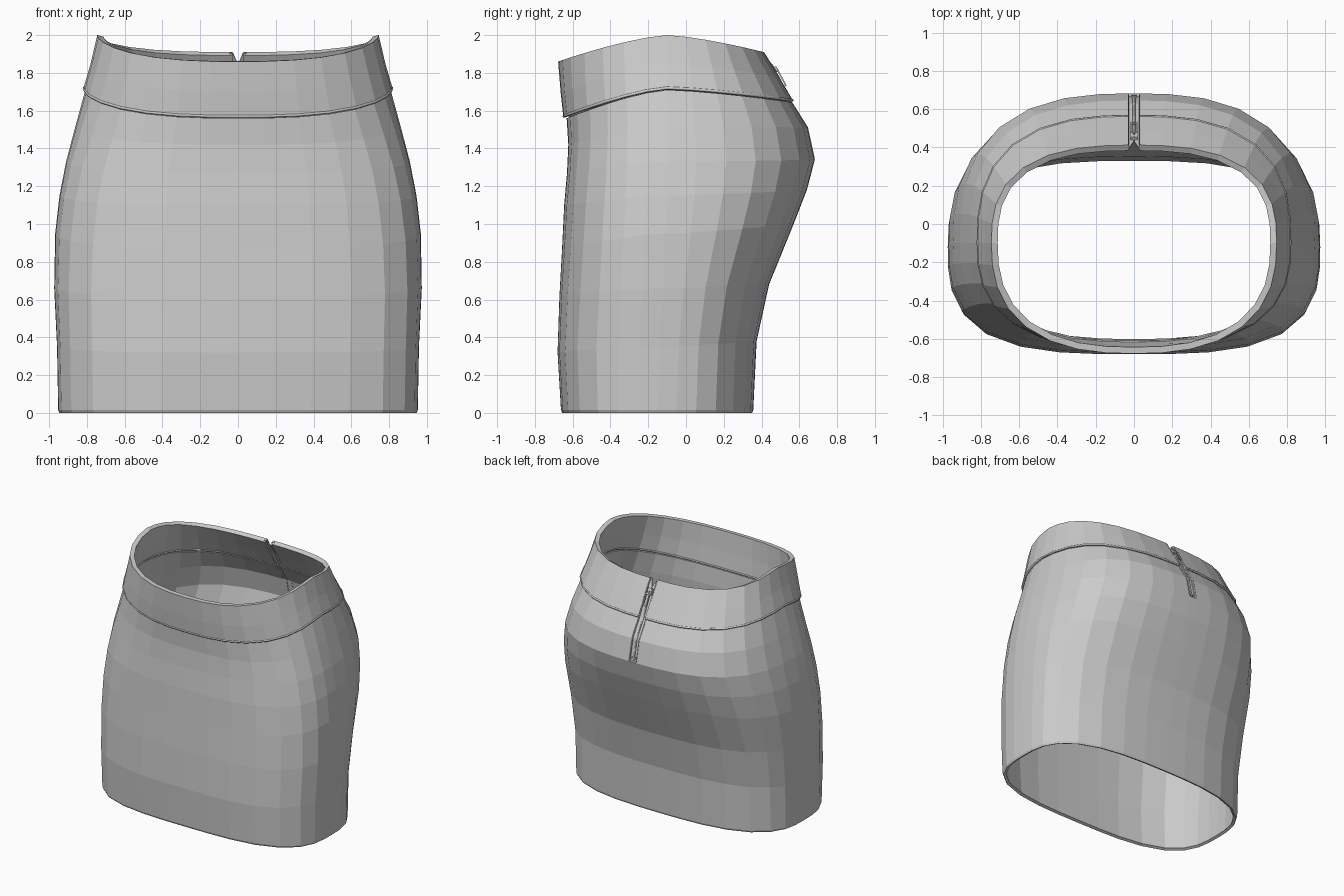
import bpy, bmesh
from math import sin, cos, radians, copysign, atan2
from mathutils import Matrix

if "Cube" in bpy.data.objects:
    bpy.data.objects.remove(bpy.data.objects["Cube"])

SEG = 32
# ring: z front, z side, z back, y front, y back, half width, y centre, front/back squareness
SKIRT = [
    (0.00, 0.00, 0.00, -.655, .350, .945, -.15, 3.2, 2.9),
    (0.015, 0.015, 0.015, -.662, .356, .952, -.15, 3.2, 2.9),
    (0.32, 0.35, 0.38, -.680, .374, .958, -.14, 3.2, 2.8),
    (0.62, 0.66, 0.68, -.670, .440, .973, -.12, 3.1, 2.7),
    (0.87, 0.95, 1.00, -.656, .570, .968, -.11, 3.0, 2.7),
    (1.10, 1.15, 1.18, -.645, .640, .945, -.10, 2.9, 2.7),
    (1.27, 1.33, 1.34, -.630, .682, .910, -.10, 2.8, 2.7),
    (1.42, 1.52, 1.51, -.623, .645, .860, -.10, 2.7, 2.7),
    (1.56, 1.71, 1.645, -.632, .560, .808, -.10, 2.6, 2.7),
]
BAND = [
    (1.57, 1.72, 1.655, -.650, .566, .818, -.10, 2.6, 2.7),
    (1.70, 1.85, 1.78, -.664, .492, .780, -.10, 2.6, 2.7),
    (1.86, 2.00, 1.91, -.677, .412, .745, -.10, 2.5, 2.7),
]
HALF_SLIT = 0.03


def ring_points(r, grow=0.0):
    zf, zs, zb, yf, yb, a, yc, nf, nb = r
    pts = []
    for k in range(SEG + 1):
        t = radians(360 * k / SEG)
        if k in (0, SEG):                      # narrow column at the zip
            t = atan2(HALF_SLIT / a, 1) * (1 if k == 0 else -1)
        s, c = sin(t), cos(t)
        n = nb if c > 0 else nf
        q = (abs(s) ** n + abs(c) ** n) ** (-1 / n)
        u, v = s * q, c * q
        b = (yb - yc) if c > 0 else (yc - yf)
        z = zs + ((zb if c > 0 else zf) - zs) * abs(v) ** 1.4
        pts.append((u * (a + grow), yc + v * (b + grow), z))
    return pts


def make_object(name, bm):
    bmesh.ops.recalc_face_normals(bm, faces=bm.faces)
    me = bpy.data.meshes.new(name)
    bm.to_mesh(me)
    bm.free()
    ob = bpy.data.objects.new(name, me)
    bpy.context.collection.objects.link(ob)
    return ob


def shell(name, rings, open_from, thickness):
    bm = bmesh.new()
    rows = [[bm.verts.new(p) for p in ring_points(r)] for r in rings]
    n = SEG + 1
    for i in range(len(rows) - 1):
        lo, hi = rows[i], rows[i + 1]
        for k in range(n):
            if k == SEG and i >= open_from:    # leave the back slit open
                continue
            j = (k + 1) % n
            bm.faces.new((lo[j], lo[k], hi[k], hi[j]))
    me_ob = None
    me = bpy.data.meshes.new(name)
    bm.to_mesh(me)
    bm.free()
    me_ob = bpy.data.objects.new(name, me)
    bpy.context.collection.objects.link(me_ob)
    mod = me_ob.modifiers.new("thickness", "SOLIDIFY")
    mod.thickness = thickness
    mod.offset = -1
    return me_ob


# Main fabric shells; winding gives outward normals
skirt = shell("skirt_body", SKIRT, 6, 0.022)
band = shell("waistband", BAND, 0, 0.034)


# Piping along the waist seam
def tube(name, pts, radius):
    cu = bpy.data.curves.new(name, "CURVE")
    cu.dimensions = "3D"
    cu.bevel_depth = radius
    cu.bevel_resolution = 1
    cu.use_fill_caps = True
    sp = cu.splines.new("POLY")
    sp.points.add(len(pts) - 1)
    for p, co in zip(sp.points, pts):
        p.co = (*co, 1)
    bpy.context.collection.objects.link(bpy.data.objects.new(name, cu))


tube("seam_piping", ring_points(BAND[0], -0.004), 0.008)
tube("inner_seam", ring_points(BAND[0], -0.034), 0.007)

# Centre back profile, used by all zip parts
BACK = [(r[2], r[4]) for r in SKIRT[6:] + BAND[1:]]


def back_y(z):
    for (z0, y0), (z1, y1) in zip(BACK, BACK[1:]):
        if z <= z1:
            return y0 + (y1 - y0) * (z - z0) / (z1 - z0)
    return BACK[-1][1]


# Zip tapes, splayed open above the slider
for side, label in ((-1, "left"), (1, "right")):
    bm = bmesh.new()
    prev = None
    for z in (1.32, 1.34, 1.42, 1.51, 1.645, 1.78, 1.85, 1.905):
        y = back_y(max(z, 1.34)) - 0.02
        inner = 0.002 if z < 1.86 else 0.026
        cur = [bm.verts.new((side * x, y, z)) for x in (inner, 0.045)]
        if prev:
            bm.faces.new((prev[0], prev[1], cur[1], cur[0]))
        prev = cur
    tape = make_object("zip_tape_" + label, bm)
    m = tape.modifiers.new("thickness", "SOLIDIFY")
    m.thickness = 0.008
    m.offset = 0
    # folded fabric edge beside the zip
    tube("slit_edge_" + label,
         [(side * 0.033, back_y(z) - 0.004, z) for z in (1.345, 1.42, 1.51, 1.645, 1.78, 1.905)],
         0.006)

# Zip chain
tube("zip_chain", [(0, back_y(z) - 0.014, z) for z in (1.35, 1.42, 1.51, 1.645, 1.78, 1.84)], 0.007)


# Slider, pull loop and bottom stop, tilted to the fabric
def box(bm, x, z, out, size):
    tilt = atan2(back_y(z + .02) - back_y(z - .02), .04)
    mat = (Matrix.Translation((x, back_y(z) + out, z)) @ Matrix.Rotation(-tilt, 4, "X")
           @ Matrix.Diagonal((*size, 1)))
    bmesh.ops.create_cube(bm, size=1, matrix=mat)


bm = bmesh.new()
box(bm, 0, 1.825, -0.004, (0.036, 0.018, 0.05))
box(bm, 0, 1.82, 0.010, (0.012, 0.016, 0.03))
make_object("zip_slider", bm)
bm = bmesh.new()
for x in (-0.014, 0.014):
    box(bm, x, 1.775, 0.012, (0.008, 0.008, 0.085))
for z in (1.735, 1.812):
    box(bm, 0, z, 0.012, (0.036, 0.008, 0.01))
make_object("zip_pull", bm)
bm = bmesh.new()
box(bm, 0, 1.365, -0.012, (0.03, 0.014, 0.015))
make_object("zip_stop", bm)
